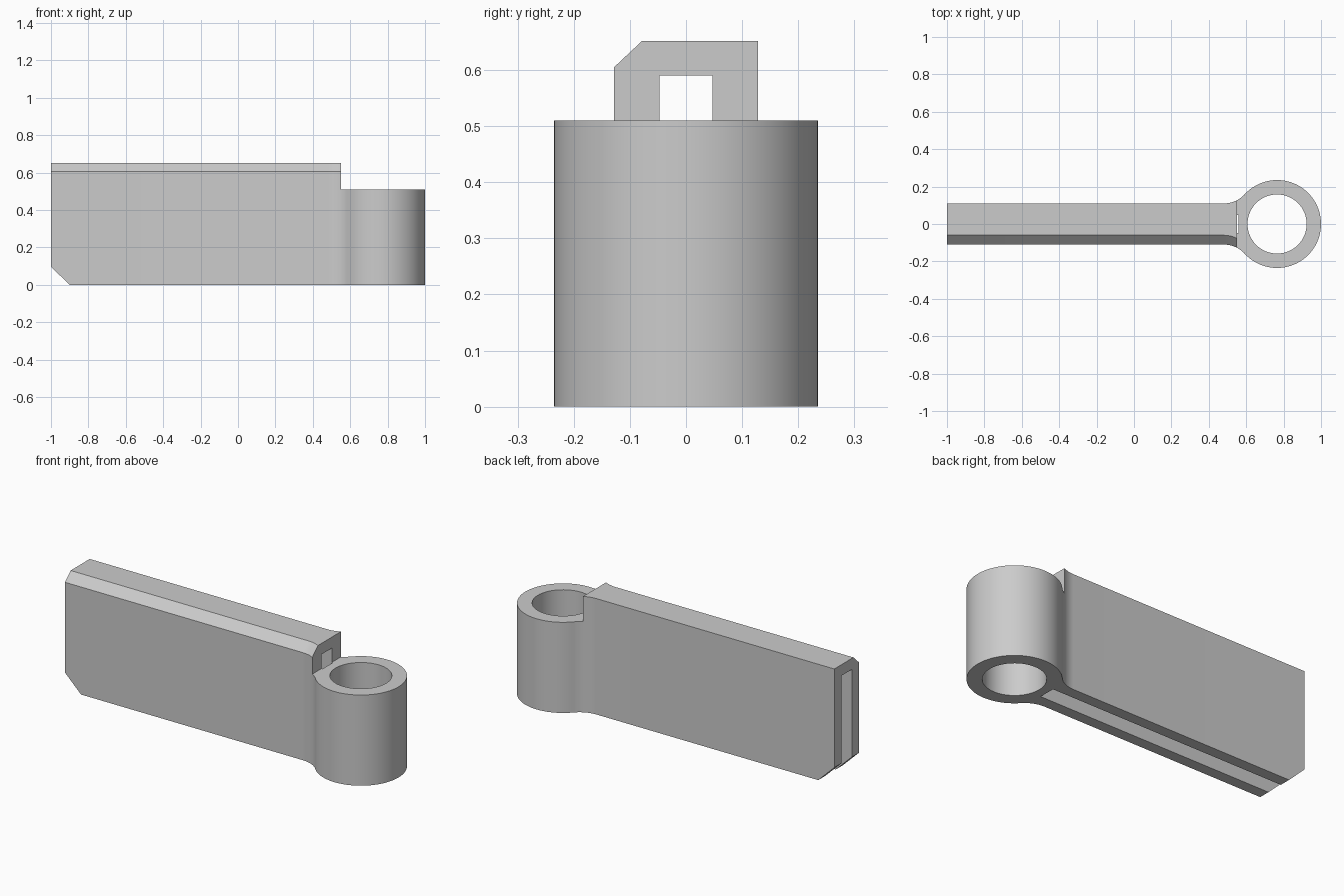
import bpy, bmesh, math

if "Cube" in bpy.data.objects:
    bpy.data.objects.remove(bpy.data.objects["Cube"], do_unlink=True)

HALF, SLOT = 0.11, 0.047           # arm half thickness, slot half width
TOP, STEP, ROOF = 0.652, 0.51, 0.59
END, SLOT_END = 0.552, 0.558       # where the tall arm and the slot stop
RING_X, OUTER, INNER = 0.765, 0.235, 0.158
FIL_X = 0.48                       # start of the fillet into the ring
FIL_R = ((RING_X - FIL_X) ** 2 + HALF ** 2 - OUTER ** 2) / (2 * (OUTER - HALF))
FIL_Y = HALF + FIL_R


def fillet(a0, a1, n):
    """Points on the fillet arc between two angles."""
    angles = [a0 + (a1 - a0) * i / n for i in range(n + 1)]
    return [(FIL_X + FIL_R * math.cos(a), FIL_Y + FIL_R * math.sin(a)) for a in angles]


start = -math.pi / 2
middle = -math.acos((END - FIL_X) / FIL_R)
tangent = math.atan2(-FIL_Y, RING_X - FIL_X)

bm = bmesh.new()


def section(x, w, base):
    """Slotted cross-section of the arm with a chamfered front top edge."""
    pts = [(-w, base), (-w, STEP), (-w, 0.605), (-w + 0.05, TOP), (w, TOP),
           (w, STEP), (w, base), (SLOT, base), (SLOT, STEP), (SLOT, ROOF),
           (-SLOT, ROOF), (-SLOT, STEP), (-SLOT, base)]
    return [bm.verts.new((x, y, z)) for y, z in pts]


# Arm: sections swept along x, bevelled lower end, flared toward the ring
stations = [(-1, HALF, 0.097), (-0.9, HALF, 0)]
stations += [(x, w, 0) for x, w in fillet(start, middle, 6)]
rings = [section(*s) for s in stations]
for a, b in zip(rings, rings[1:]):
    for i in range(len(a)):
        j = (i + 1) % len(a)
        bm.faces.new((a[i], a[j], b[j], b[i]))
bm.faces.new(rings[0])
last = rings[-1]
bm.faces.new(last[1:6] + last[8:12])

# Ring outline: fillet, large arc, mirrored fillet, then the slot end
side = fillet(middle, tangent, 8)
a0 = math.atan2(side[-1][1], side[-1][0] - RING_X)
arc = [a0 - 2 * a0 * i / 64 for i in range(1, 64)]
outline = side + [(RING_X + OUTER * math.cos(a), OUTER * math.sin(a)) for a in arc]
outline += [(x, -y) for x, y in reversed(side)]
solid = len(outline) - 1
outline += [(END, -SLOT), (SLOT_END, -SLOT), (SLOT_END, SLOT), (END, SLOT)]
circle = [2 * math.pi * i / 64 for i in range(64)]
hole = [(RING_X + INNER * math.cos(a), INNER * math.sin(a)) for a in circle]


def wall(points, skip=()):
    """Vertical wall around a loop; returns its lower and upper edges."""
    low = [bm.verts.new((x, y, 0)) for x, y in points]
    high = [bm.verts.new((x, y, STEP)) for x, y in points]
    n = len(points)
    for i in range(n):
        if i not in skip:
            j = (i + 1) % n
            bm.faces.new((low[i], low[j], high[j], high[i]))
    loops = []
    for vs in (low, high):
        pairs = [(vs[i], vs[(i + 1) % n]) for i in range(n)]
        loops.append([bm.edges.get(p) or bm.edges.new(p) for p in pairs])
    return loops


# Walls stay open where the ring joins the two cheeks of the arm
outer_loops = wall(outline, (solid, len(outline) - 1))
hole_loops = wall(hole)
for o, h in zip(outer_loops, hole_loops):
    bmesh.ops.triangle_fill(bm, use_beauty=True, edges=o + h)

bmesh.ops.remove_doubles(bm, verts=bm.verts[:], dist=0.0001)
bmesh.ops.recalc_face_normals(bm, faces=bm.faces[:])

mesh = bpy.data.meshes.new("hinge_arm")
bm.to_mesh(mesh)
bm.free()
arm = bpy.data.objects.new("hinge_arm", mesh)
bpy.context.collection.objects.link(arm)

# Plain grey finish
grey = bpy.data.materials.new("light_grey")
grey.use_nodes = True
color = (0.6, 0.6, 0.6, 1)
grey.diffuse_color = color
grey.node_tree.nodes["Principled BSDF"].inputs["Base Color"].default_value = color
mesh.materials.append(grey)

bpy.ops.object.select_all(action="DESELECT")
arm.select_set(True)
bpy.context.view_layer.objects.active = arm
bpy.ops.object.shade_smooth_by_angle(angle=math.radians(30))
